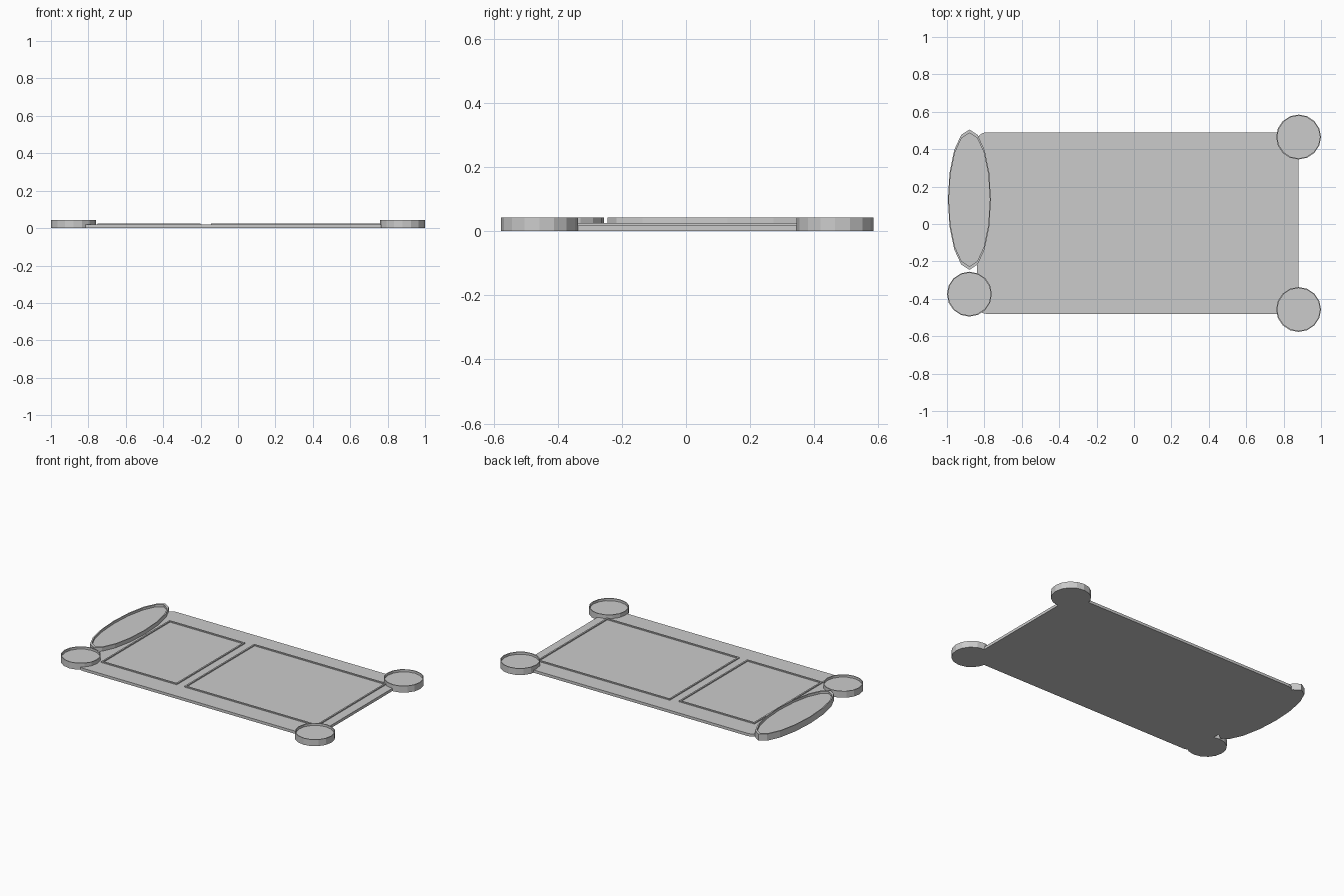
import bpy, bmesh
from math import sin, cos, pi

cube = bpy.data.objects.get("Cube")
if cube:
    bpy.data.objects.remove(cube)

grey = bpy.data.materials.new("plain grey")
grey.use_nodes = True
colour = (0.6, 0.6, 0.6, 1)
grey.diffuse_color = colour
grey.node_tree.nodes["Principled BSDF"].inputs["Base Color"].default_value = colour


def loft(name, loops, closed=False):
    """Skin a stack of (outline, height) loops; cap the ends or join them up."""
    bm = bmesh.new()
    rings = [[bm.verts.new((x, y, z)) for x, y in pts] for pts, z in loops]
    n = len(rings[0])
    pairs = list(zip(rings, rings[1:]))
    if closed:
        pairs.append((rings[-1], rings[0]))
    else:
        bm.faces.new(rings[0][::-1])
        bm.faces.new(rings[-1])
    for a, b in pairs:
        for i in range(n):
            j = (i + 1) % n
            bm.faces.new((a[i], a[j], b[j], b[i]))
    bmesh.ops.recalc_face_normals(bm, faces=bm.faces)
    mesh = bpy.data.meshes.new(name)
    bm.to_mesh(mesh)
    bm.free()
    mesh.materials.append(grey)
    obj = bpy.data.objects.new(name, mesh)
    bpy.context.collection.objects.link(obj)
    return obj


def ellipse(cx, cy, rx, ry, sides=16):
    return [(cx + rx * cos(2 * pi * i / sides), cy + ry * sin(2 * pi * i / sides))
            for i in range(sides)]


def rectangle(x0, x1, y0, y1, inset=0.0):
    x0, x1, y0, y1 = x0 + inset, x1 - inset, y0 + inset, y1 - inset
    return [(x0, y0), (x1, y0), (x1, y1), (x0, y1)]


def rounded_rectangle(x0, x1, y0, y1, r, steps=4):
    pts = []
    corners = [(x1 - r, y1 - r), (x0 + r, y1 - r), (x0 + r, y0 + r), (x1 - r, y0 + r)]
    for k, (cx, cy) in enumerate(corners):
        for s in range(steps + 1):
            a = (k + s / steps) * pi / 2
            pts.append((cx + r * cos(a), cy + r * sin(a)))
    return pts


BOARD_TOP, RIM_TOP = 0.018, 0.025
CUP_FLOOR, CUP_TOP = 0.028, 0.043

# Flat base board with rounded corners
outline = rounded_rectangle(-0.84, 0.88, -0.48, 0.49, 0.05)
loft("base_board", [(outline, 0), (outline, BOARD_TOP)])


# Shallow dishes: three round ones at corners and a long oval one
def dish(name, cx, cy, rx, ry, k=0.95):
    outer, inner = ellipse(cx, cy, rx, ry), ellipse(cx, cy, rx * k, ry * k)
    loft(name, [(outer, 0), (outer, CUP_TOP), (inner, CUP_TOP), (inner, CUP_FLOOR)])


dish("back_left_dish", 0.88, 0.465, 0.12, 0.12)
dish("front_left_dish", 0.88, -0.457, 0.12, 0.12)
dish("front_right_dish", -0.88, -0.375, 0.12, 0.12)
dish("oval_dish", -0.88, 0.13, 0.115, 0.375)


# Thin raised frames on the board
def frame(name, *bounds):
    outer, inner = rectangle(*bounds), rectangle(*bounds, inset=0.01)
    low = BOARD_TOP - 0.004
    loft(name, [(outer, low), (outer, RIM_TOP), (inner, RIM_TOP), (inner, low)], closed=True)


frame("small_frame", -0.75, -0.20, -0.35, 0.36)
frame("large_frame", -0.145, 0.82, -0.35, 0.375)
